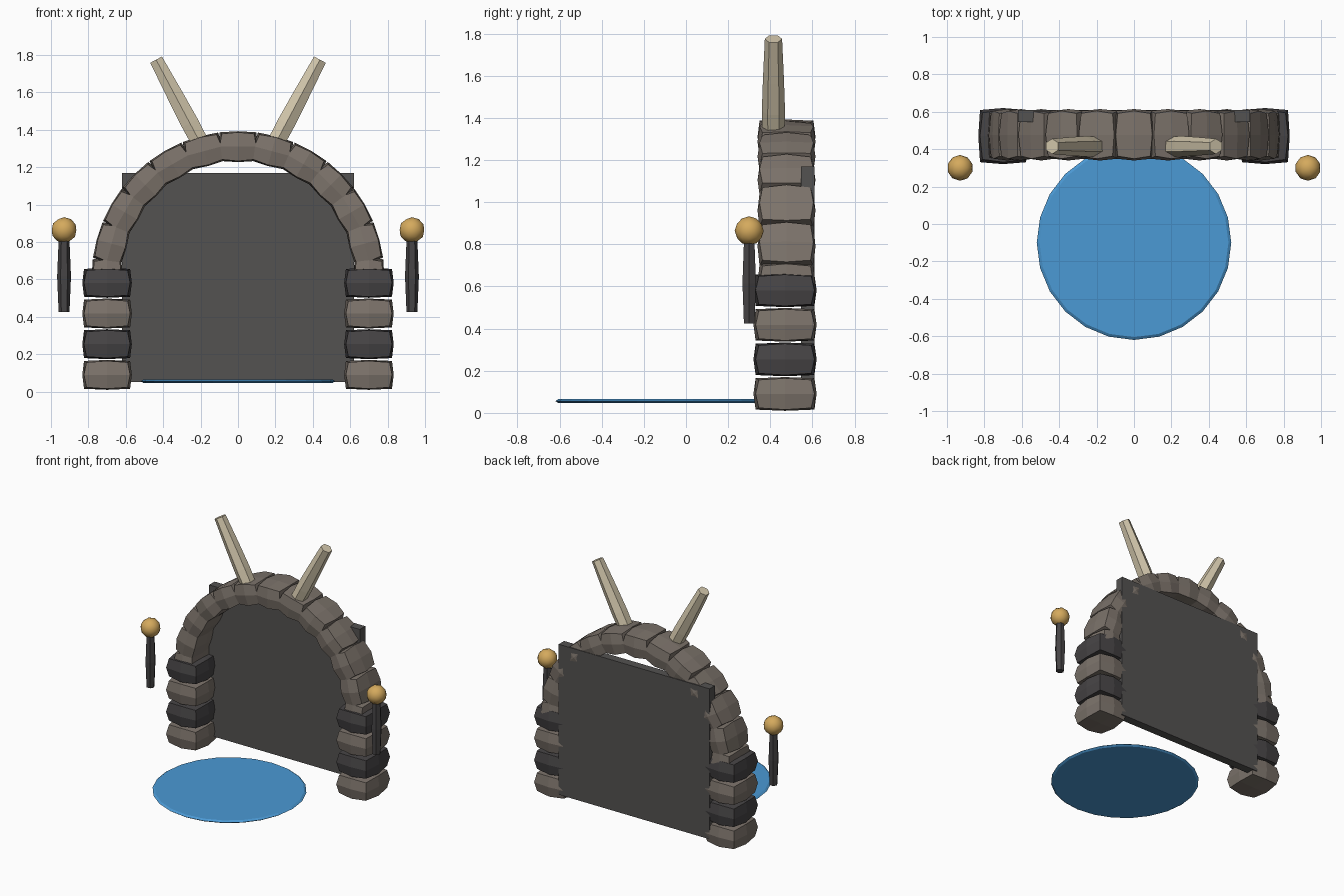
import bpy, bmesh, math
from mathutils import Matrix, Vector

if "Cube" in bpy.data.objects:
    bpy.data.objects.remove(bpy.data.objects["Cube"])


def material(name, r, g, b):
    m = bpy.data.materials.new(name)
    m.diffuse_color = (r, g, b, 1)
    m.use_nodes = True
    m.node_tree.nodes["Principled BSDF"].inputs["Base Color"].default_value = m.diffuse_color
    return m


STONE = material("warm stone", 0.20, 0.17, 0.145)
DARK = material("dark stone", 0.062, 0.058, 0.06)
PANEL = material("slate panel", 0.088, 0.084, 0.082)
BONE = material("bone", 0.66, 0.58, 0.42)
GOLD = material("gold", 0.66, 0.40, 0.11)
WATER = material("blue water", 0.07, 0.32, 0.66)


def finish(bm, name, mat, matrix, smooth=False):
    bmesh.ops.recalc_face_normals(bm, faces=bm.faces[:])
    for f in bm.faces:
        f.smooth = smooth
    me = bpy.data.meshes.new(name)
    bm.to_mesh(me)
    bm.free()
    me.materials.append(mat)
    ob = bpy.data.objects.new(name, me)
    ob.matrix_world = matrix
    bpy.context.collection.objects.link(ob)
    return ob


def stone(name, loc, size, mat, angle=0.0):
    """Chunky block: cube split once, with edges and corners drawn inwards."""
    bm = bmesh.new()
    bmesh.ops.create_cube(bm, size=2)
    bmesh.ops.subdivide_edges(bm, edges=bm.edges[:], cuts=1, use_grid_fill=True)
    for v in bm.verts:
        outer = sum(abs(c) > 0.5 for c in v.co)
        v.co *= {1: 1.0, 2: 0.93, 3: 0.83}[outer]
        v.co = Vector(c * s / 2 for c, s in zip(v.co, size))
    finish(bm, name, mat, Matrix.Translation(loc) @ Matrix.Rotation(angle, 4, 'Y'))


def turned(name, rings, sides, mat, matrix, phase=0.0):
    """Faceted solid from (radius, height) rings."""
    bm = bmesh.new()
    loops = [[bm.verts.new((r * math.cos(phase + 2 * math.pi * i / sides),
                            r * math.sin(phase + 2 * math.pi * i / sides), z))
              for i in range(sides)] for r, z in rings]
    for a, b in zip(loops, loops[1:]):
        for i in range(sides):
            j = (i + 1) % sides
            bm.faces.new((a[i], a[j], b[j], b[i]))
    bm.faces.new(loops[0][::-1])
    bm.faces.new(loops[-1])
    finish(bm, name, mat, matrix)


# Pillars of alternating stones, horns and torches on both sides
for side, label in ((-1, "left"), (1, "right")):
    for i in range(4):
        stone(f"{label}_pillar_stone_{i + 1}", (side * 0.70, 0.47, 0.09 + 0.164 * i),
              (0.265, 0.30, 0.16), DARK if i % 2 else STONE)

    base, tip = Vector((side * 0.18, 0.415, 1.29)), Vector((side * 0.438, 0.415, 1.775))
    length = (tip - base).length
    tilt = side * math.atan2(abs(tip.x - base.x), tip.z - base.z)
    turned(f"{label}_horn", [(0.052, 0), (0.055, length * 0.3), (0.05, length * 0.6), (0.041, length)],
           6, BONE, Matrix.Translation(base) @ Matrix.Rotation(tilt, 4, 'Y'), math.pi / 2)

    turned(f"{label}_torch_handle", [(0.029, 0.425), (0.037, 0.615), (0.029, 0.81)],
           6, DARK, Matrix.Translation((side * 0.93, 0.30, 0)))
    bm = bmesh.new()
    bmesh.ops.create_icosphere(bm, subdivisions=2, radius=0.069)
    finish(bm, f"{label}_torch_ball", GOLD, Matrix.Translation((side * 0.93, 0.30, 0.864)), True)

# Arch stones every 15 degrees over the half circle
for i in range(13):
    a = math.radians(-90 + 15 * i)
    stone(f"arch_stone_{i + 1}", (0.70 * math.sin(a), 0.477, 0.61 + 0.70 * math.cos(a)),
          (0.21, 0.275, 0.165), STONE, a)

# Back panel closing the gateway
bm = bmesh.new()
bmesh.ops.create_cube(bm, size=1)
finish(bm, "back_panel", PANEL,
       Matrix.Translation((0, 0.578, 0.611)) @ Matrix.Diagonal((1.24, 0.064, 1.118, 1)))

# Round pool in front
turned("pool", [(0.505, 0.046), (0.52, 0.056), (0.505, 0.066)], 24, WATER,
       Matrix.Translation((0, -0.10, 0)))
